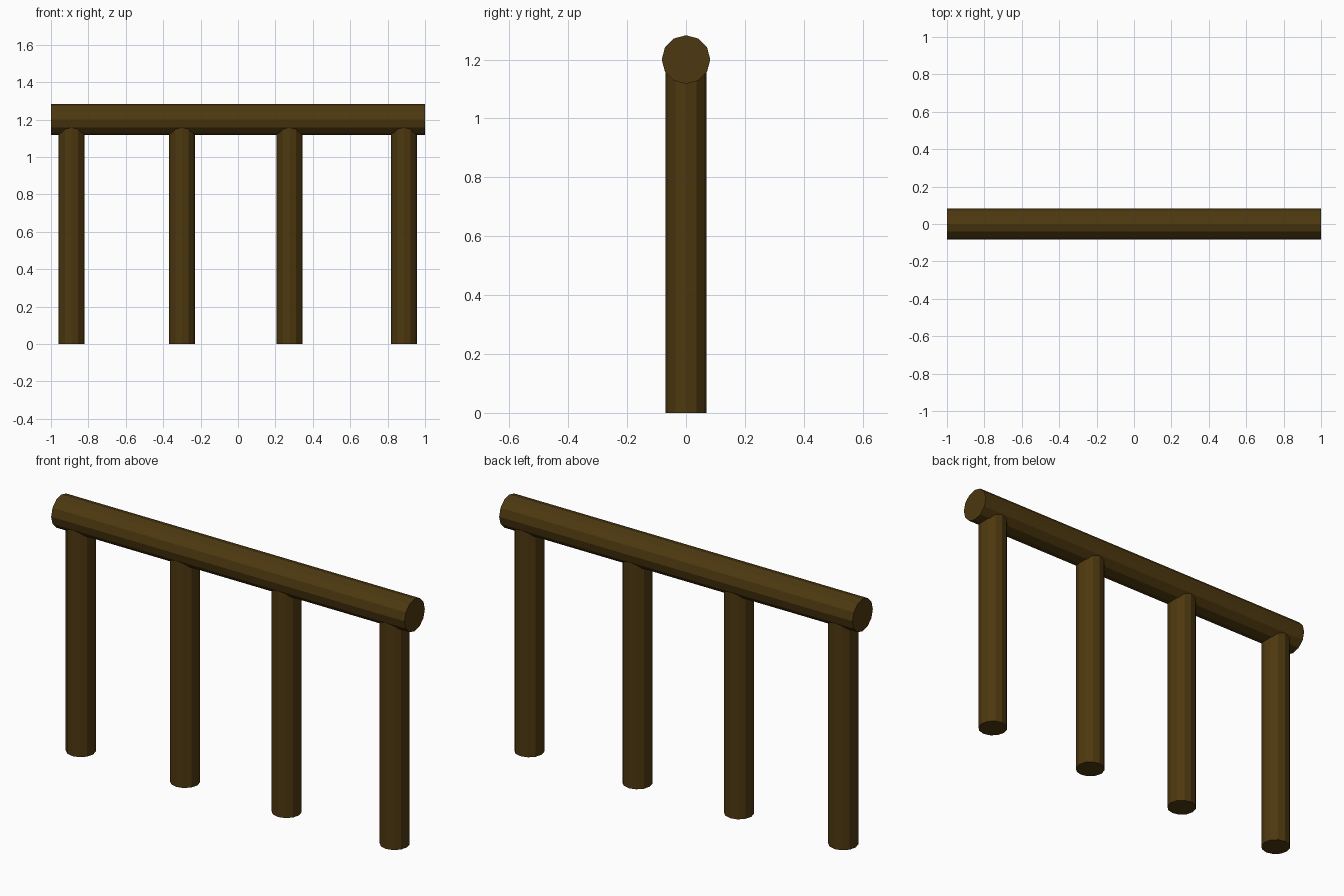
import bpy, math

if "Cube" in bpy.data.objects:
    bpy.data.objects.remove(bpy.data.objects["Cube"])

wood = bpy.data.materials.new("dark_wood")
wood.diffuse_color = (0.075, 0.04, 0.005, 1)
wood.use_nodes = True
wood.node_tree.nodes["Principled BSDF"].inputs["Base Color"].default_value = wood.diffuse_color


def log(name, radius, length, location, rotation=(0, 0, 0)):
    bpy.ops.mesh.primitive_cylinder_add(vertices=12, radius=radius, depth=length,
                                        location=location, rotation=rotation)
    ob = bpy.context.object
    ob.name = name
    ob.data.materials.append(wood)
    return ob


# Horizontal top rail
log("top_rail", 0.0825, 2.0, (0, 0, 1.2), (0, math.pi / 2, 0))

# Upright posts, slightly unevenly spaced, ending inside the rail
POST_HEIGHT = 1.2
for i, x in enumerate((-0.89, -0.30, 0.275, 0.887)):
    log(f"post_{i + 1}", 0.07, POST_HEIGHT, (x, 0, POST_HEIGHT / 2))
